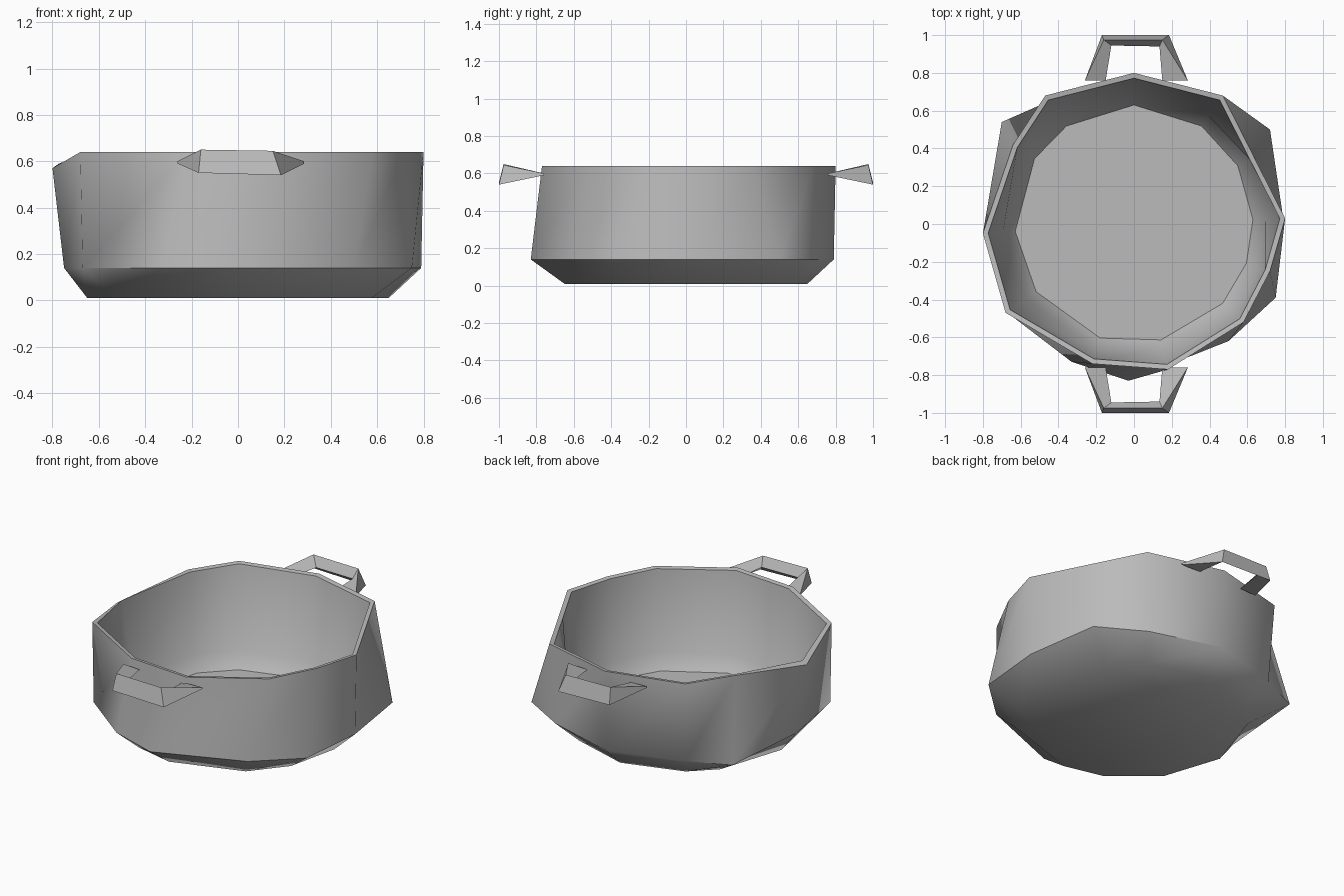
import bpy, bmesh, math
from mathutils import Vector

cube = bpy.data.objects.get("Cube")
if cube:
    bpy.data.objects.remove(cube, do_unlink=True)

metal = bpy.data.materials.new("grey metal")
metal.use_nodes = True
GREY = (0.5, 0.5, 0.5, 1)
metal.diffuse_color = GREY
metal.node_tree.nodes["Principled BSDF"].inputs["Base Color"].default_value = GREY


def loft(name, rings, closed):
    """Skin a list of equal rings; cap the ends unless the loft is closed."""
    bm = bmesh.new()
    loops = [[bm.verts.new(p) for p in ring] for ring in rings]
    n = len(loops[0])
    for a, b in zip(loops, loops[1:]):
        for i in range(n):
            j = (i + 1) % n
            bm.faces.new((a[i], a[j], b[j], b[i]))
    if not closed:
        bm.faces.new(loops[0])
        bm.faces.new(loops[-1])
    bmesh.ops.recalc_face_normals(bm, faces=bm.faces)
    mesh = bpy.data.meshes.new(name)
    bm.to_mesh(mesh)
    bm.free()
    obj = bpy.data.objects.new(name, mesh)
    bpy.context.collection.objects.link(obj)
    mesh.materials.append(metal)
    return obj


# Uneven outlines of the rim and of the lower wall
rim = [(.80, .03), (.635, .355), (.47, .68), (0, .80), (-.47, .68), (-.64, .42),
       (-.80, -.05), (-.68, -.47), (-.22, -.74), (.18, -.77), (.58, -.52), (.72, -.25)]
low = [(.79, .03), (.72, .50), (.44, .66), (0, .79), (-.45, .65), (-.70, .54),
       (-.75, -.02), (-.67, -.47), (-.33, -.73), (-.03, -.83), (.50, -.62), (.75, -.39)]


def ring(outline, z, scale=1):
    return [Vector((x * scale, y * scale, z)) for x, y in outline]


def round_ring(outline, z, radius):
    return [Vector((x, y, 0)).normalized() * radius + Vector((0, 0, z)) for x, y in outline]


# Pot body: underside, chamfer, outer wall, rim, inner wall, floor
outer_rim = ring(rim, .64)
inner_rim = ring(rim, .635, .965)
outer_rim[6].z = .57
inner_rim[6].z = .59
body = loft("pot_body", [
    round_ring(low, .01, .65),
    ring(low, .14),
    outer_rim,
    inner_rim,
    round_ring(rim, .14, .695),
    round_ring(rim, .05, .63),
], closed=False)
bpy.context.view_layer.objects.active = body
body.select_set(True)
bpy.ops.object.shade_smooth_by_angle(angle=math.radians(44))
body.select_set(False)

# Handles: wedge section, flat at the roots and tall at the outer corners
for name, s in (("front_handle", -1), ("back_handle", 1)):
    sections = [
        [(-.26, .76, .60), (-.26, .76, .59), (-.15, .76, .595)],
        [(-.16, .975, .65), (-.17, 1, .55), (-.12, .945, .59)],
        [(.15, .975, .645), (.185, 1, .54), (.135, .94, .59)],
        [(.285, .76, .60), (.285, .76, .59), (.15, .76, .595)],
    ]
    loft(name, [[(x, s * y, z) for x, y, z in sec] for sec in sections], closed=False)
